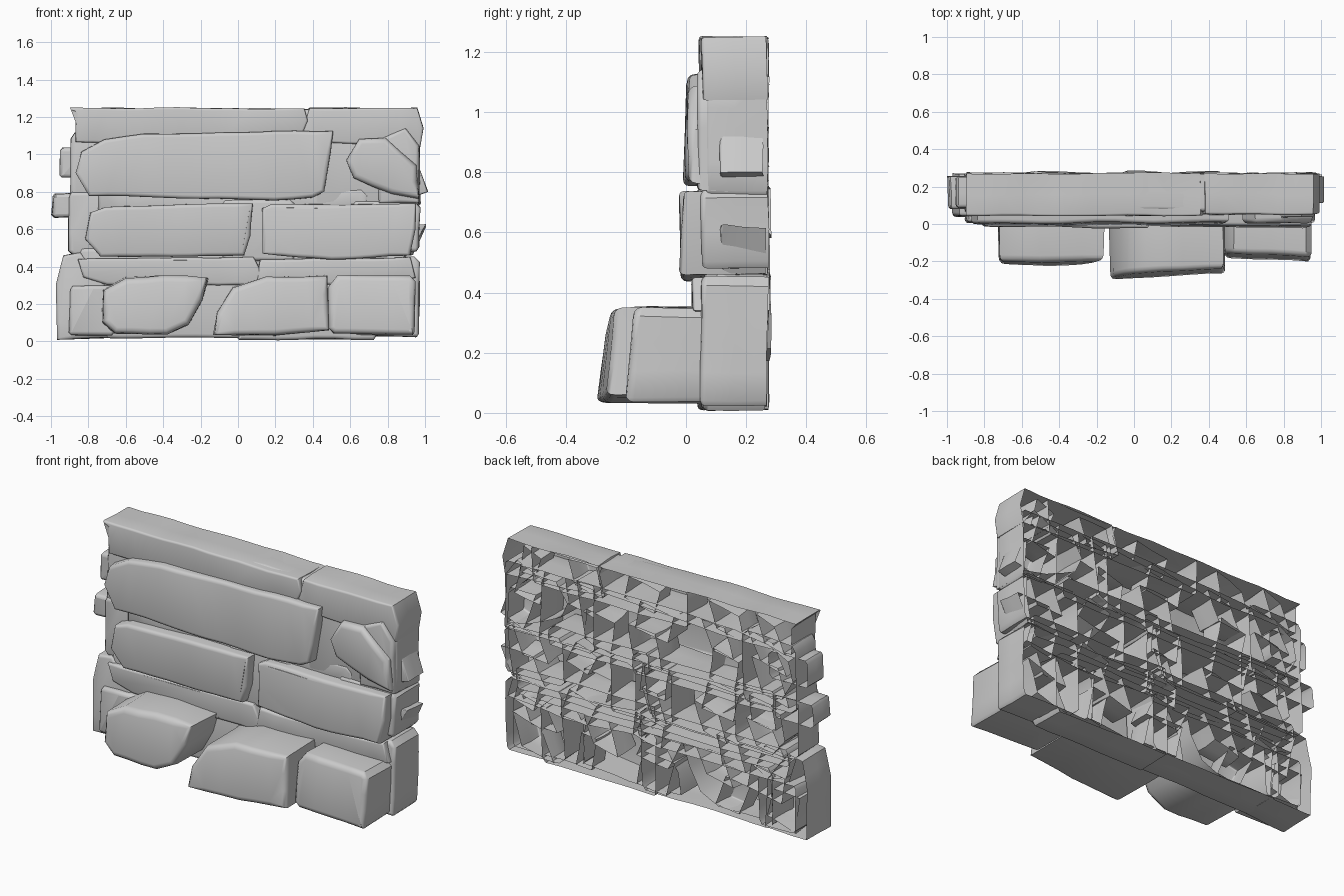
import bpy, bmesh, math, random
from mathutils import Vector, noise

random.seed(4)
cube = bpy.data.objects.get("Cube")
if cube:
    bpy.data.objects.remove(cube, do_unlink=True)

stone_grey = bpy.data.materials.new("stone grey")
stone_grey.use_nodes = True
colour = (0.6, 0.6, 0.6, 1)
stone_grey.diffuse_color = colour
stone_grey.node_tree.nodes["Principled BSDF"].inputs["Base Color"].default_value = colour


def resample(points, step=0.1):
    """Split each outline edge into short pieces."""
    out = []
    for a, b in zip(points, points[1:] + points[:1]):
        n = max(1, round((b - a).length / step))
        out += [a.lerp(b, i / n) for i in range(n)]
    return out


def inset(points, d):
    """Move every outline point inwards along its corner normal."""
    out = []
    for i, p in enumerate(points):
        t = points[(i + 1) % len(points)] - points[i - 1]
        out.append(p + Vector((t.y, -t.x)).normalized() * d)
    return out


def stone(name, outline, front, back=0.27, edge=0.02, lean=0.0, turn=0.0, wobble=0.01):
    """Worn stone shell, open at the back; outline runs clockwise in x, z."""
    base = resample([Vector(p) for p in outline])
    centre = sum(base, Vector((0, 0))) / len(base)
    seed = Vector((random.uniform(0, 50), 0, 0))
    middle = (front + back) / 2
    bm = bmesh.new()
    layers = [(0, back), (0, middle), (0, front + edge), (edge * 0.13, front + edge * 0.5),
              (edge * 0.5, front + edge * 0.13), (edge, front)]
    rings = []
    for d, y in layers:
        ring = []
        for p in inset(base, d):
            slope = lean * (p.y - centre.y) + turn * (p.x - centre.x)
            y2 = y + slope * (back - y) / (back - front)
            w = noise.noise_vector(Vector((p.x, y, p.y)) * 4 + seed) * wobble
            ring.append(bm.verts.new((p.x + w.x, y2 + w.y, p.y + w.z)))
        rings.append(ring)
    for a, b in zip(rings, rings[1:]):
        for i in range(len(a)):
            j = (i + 1) % len(a)
            bm.faces.new((a[i], a[j], b[j], b[i]))
    cap = bm.faces.new(rings[-1])
    bmesh.ops.triangulate(bm, faces=[cap])
    bmesh.ops.recalc_face_normals(bm, faces=bm.faces)
    if sum(f.normal.y * f.calc_area() for f in bm.faces) > 0:
        bmesh.ops.reverse_faces(bm, faces=bm.faces)
    mesh = bpy.data.meshes.new(name)
    bm.to_mesh(mesh)
    bm.free()
    mesh.materials.append(stone_grey)
    obj = bpy.data.objects.new(name, mesh)
    bpy.context.collection.objects.link(obj)
    bpy.ops.object.select_all(action="DESELECT")
    obj.select_set(True)
    bpy.context.view_layer.objects.active = obj
    bpy.ops.object.shade_smooth_by_angle(angle=math.radians(42))


def block(x0, x1, z0, z1, c=0.03):
    """Rectangle with uneven clipped corners, clockwise."""
    k = [c * random.uniform(0.3, 1.2) for _ in range(4)]
    return [(x0, z0 + k[0]), (x0 + k[0] * 0.3, z1 - k[1]), (x0 + k[1], z1), (x1 - k[2], z1),
            (x1, z1 - k[2]), (x1 - k[3] * 0.3, z0 + k[3]), (x1 - k[3], z0), (x0 + k[0], z0)]


# Top course
stone("top_long_stone", [(-.87, 1.06), (-.87, 1.22), (-.9, 1.25), (.35, 1.245), (.37, 1.18),
                         (.34, 1.1), (-.4, 1.06)], .045, edge=.012)
stone("top_right_stone", [(.34, 1.08), (.38, 1.245), (.96, 1.25), (.99, 1.14), (.97, 1.04),
                          (.5, 1.06)], .05, edge=.012)
stone("top_backing", block(-.2, .8, 1.04, 1.245, .02), .07)

# Upper course
stone("upper_long_stone", [(-.87, .9), (-.84, 1.01), (-.72, 1.08), (-.5, 1.11), (.51, 1.13),
                           (.46, .8), (.4, .77), (.2, .755), (-.8, .78)], .0, lean=.05)
stone("upper_round_stone", [(.58, .97), (.65, 1.08), (.79, 1.09), (.95, .94), (.965, .76),
                            (.82, .79), (.62, .88)], .005, edge=.03)
stone("upper_corner_stone", [(.75, .74), (.74, 1.07), (.9, 1.14), (.97, 1.05), (.97, .74)], .035)
stone("upper_right_backing", block(.4, .975, .73, 1.12), .06)
stone("upper_left_backing", block(-.9, -.55, .72, 1.12), .07)
stone("upper_end_stone", block(-.955, -.7, .88, 1.035, .02), .09, .25)

# Middle course
stone("middle_left_stone", [(-.82, .55), (-.79, .69), (-.71, .72), (-.4, .73), (.08, .74),
                            (.06, .56), (.03, .46), (-.74, .45)], -.015, lean=-.03)
stone("middle_right_stone", [(.13, .47), (.13, .71), (.18, .735), (.95, .735), (.95, .6),
                             (.92, .46), (.5, .44)], -.015, lean=.03)
stone("middle_left_backing", block(-.91, -.5, .46, .8), .06)
stone("middle_gap_stone", block(-.1, .3, .43, .76), .04)
stone("middle_right_backing", block(.6, .975, .48, .75), .05)
stone("middle_end_stone", block(-.995, -.75, .66, .79, .02), .08, .26)
stone("joint_left_stone", block(-.75, .15, .69, .81), .05)
stone("joint_right_stone", block(.05, .7, .7, .82), .06)

# Thin course
stone("thin_left_stone", [(-.83, .34), (-.86, .44), (.08, .45), (.13, .37), (.1, .3),
                          (-.7, .3)], .025, edge=.015)
stone("thin_right_stone", [(.1, .33), (.12, .44), (.92, .45), (.95, .34), (.6, .3)],
      .02, edge=.015)
stone("thin_left_filler", block(-.85, .1, .4, .5), .05)
stone("thin_right_filler", block(0, .9, .4, .52), .06)

# Bottom course
stone("bottom_left_stone", [(-.965, .01), (-.97, .3), (-.93, .46), (-.84, .48), (-.71, .3),
                            (-.7, .02)], .04)
stone("bottom_left_inner", block(-.9, -.65, .03, .3), .01)
stone("bottom_left_backing", block(-.75, .1, .02, .36), .05)
stone("bottom_right_backing", block(0, .75, .01, .36), .05)
stone("bottom_right_stone", block(.6, .97, .03, .45), .05)

# Projecting base stones
stone("base_left_stone", [(-.73, .1), (-.72, .27), (-.6, .34), (-.4, .355), (-.16, .34),
                          (-.19, .22), (-.26, .09), (-.38, .04), (-.66, .04)],
      -.21, .24, edge=.035, lean=.08)
stone("base_middle_stone", [(-.13, .04), (-.11, .16), (-.03, .29), (.15, .345), (.48, .35),
                            (.49, .06), (.2, .03)], -.265, .24, edge=.03, lean=.1, turn=.04)
stone("base_right_stone", block(.48, .95, .04, .35, .05), -.18, .24, edge=.03, lean=.08, turn=-.04)

# Ragged pieces buried behind the face
for low, high in [(.03, .24), (.18, .36), (.3, .47), (.44, .62), (.58, .76), (.75, .97),
                  (.92, 1.12), (1.06, 1.23)]:
    for centre in (-.75, -.42, .05, .45, .82):
        x = centre + random.uniform(-.06, .06)
        left, right = x - random.uniform(.04, .12), x + random.uniform(.04, .12)
        skew = random.uniform(-.04, .04)
        wedge = [(left - skew, low), (left + skew, high - random.uniform(0, .05)),
                 (right + skew, high), (right - skew, low + random.uniform(0, .05))]
        stone("buried_piece", wedge, random.uniform(.08, .12), random.uniform(.25, .275),
              edge=.01, turn=random.uniform(-.2, .2), wobble=.02)
